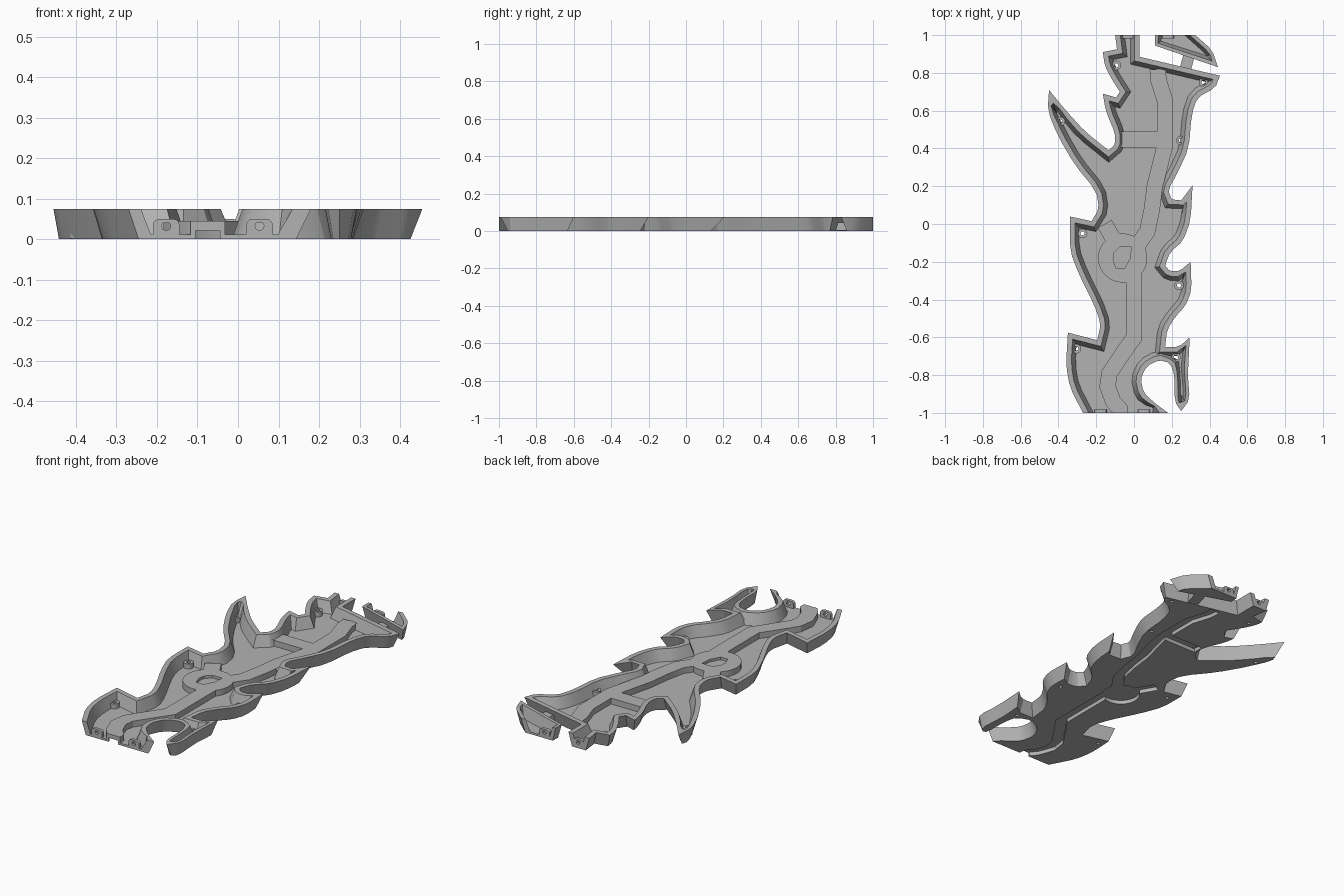
import bpy, bmesh, math
from mathutils import Vector, Matrix, geometry

if "Cube" in bpy.data.objects:
    bpy.data.objects.remove(bpy.data.objects["Cube"])

RIM, FLOOR, RIDGE, GROOVE = 0.075, 0.012, 0.045, 0.022

grey = bpy.data.materials.new("plain grey")
grey.use_nodes = True
tone = (0.45, 0.45, 0.45, 1)
grey.diffuse_color = tone
grey.node_tree.nodes["Principled BSDF"].inputs["Base Color"].default_value = tone
parts = []


def add_object(name, bm):
    bmesh.ops.remove_doubles(bm, verts=bm.verts, dist=1e-5)
    bmesh.ops.recalc_face_normals(bm, faces=bm.faces)
    mesh = bpy.data.meshes.new(name)
    bm.to_mesh(mesh)
    bm.free()
    mesh.materials.append(grey)
    ob = bpy.data.objects.new(name, mesh)
    bpy.context.scene.collection.objects.link(ob)
    parts.append(ob)


def circle(cx, cy, r, n=20):
    return [Vector((cx + r * math.cos(math.tau * i / n), cy + r * math.sin(math.tau * i / n)))
            for i in range(n)]


def pierced_prism(name, outer, centre, radius, low, high, matrix=Matrix()):
    """Upright block with a round hole through it."""
    centre, bm = Vector(centre), bmesh.new()
    inner = [centre + (p - centre).normalized() * radius for p in outer]
    rings = [[bm.verts.new((*p, z)) for p in loop]
             for loop, z in ((outer, low), (outer, high), (inner, high), (inner, low))]
    for k in range(4):
        a, b = rings[k - 1], rings[k]
        for i in range(len(outer)):
            bm.faces.new((a[i - 1], a[i], b[i], b[i - 1]))
    bm.transform(matrix)
    add_object(name, bm)


def soften(points):
    """Cut the shallow corners of an outline, keeping tips and cut ends."""
    pts, out = [Vector(p) for p in points], []
    for i, p in enumerate(pts):
        a, b = pts[i - 1], pts[(i + 1) % len(pts)]
        if abs(p.y) > 0.999 or (p - a).angle(b - p) > math.radians(55):
            out.append(p)
        else:
            out += [p.lerp(a, 0.22), p.lerp(b, 0.22)]
    return out


def is_open(a, b):
    return abs(a.y) > 0.999 and abs(b.y) > 0.999


def cross(a, b):
    return a.x * b.y - a.y * b.x


def inset(pts, i, d):
    """Inward mitre of one outline corner; open end edges do not move."""
    a, p, b = pts[i - 1], pts[i], pts[(i + 1) % len(pts)]
    u, v = (p - a).normalized(), (b - p).normalized()
    n, m = Vector((-u.y, u.x)), Vector((-v.y, v.x))
    dn, dm = (0 if is_open(a, p) else d), (0 if is_open(p, b) else d)
    det = cross(n, m)
    if abs(det) < 0.05:
        return (n + m).normalized() * d
    return Vector((dn * m.y - dm * n.y, dm * n.x - dn * m.x)) / det


def room(pts, i, way):
    """Distance from a corner to the opposite side of the outline."""
    best, count = 10, len(pts)
    for j in range(count):
        k = (j + 1) % count
        if i in (j, k):
            continue
        edge, gap = pts[k] - pts[j], pts[j] - pts[i]
        det = cross(way, edge)
        if abs(det) > 1e-9:
            t, s = cross(gap, edge) / det, cross(gap, way) / det
            if t > 1e-6 and 0 <= s <= 1:
                best = min(best, t)
    return best


def inside(p, loop):
    hit = False
    for a, b in zip(loop, loop[1:] + loop[:1]):
        if (a.y > p.y) != (b.y > p.y) and p.x < a.x + (b.x - a.x) * (p.y - a.y) / (b.y - a.y):
            hit = not hit
    return hit


def terrace(bm, rules):
    """Flat levels with upright steps; the first rule holding a spot sets its height."""
    points, edges = [], []
    for loops, _ in rules:
        for loop in loops:
            base, n = len(points), len(loop)
            points += loop
            edges += [(base + i, base + (i + 1) % n) for i in range(n)]
    spots, _, faces, *_ = geometry.delaunay_2d_cdt(points, edges, [], 0, 1e-5)
    made, borders = {}, {}

    def vert(i, z):
        if (i, z) not in made:
            made[i, z] = bm.verts.new((*spots[i], z))
        return made[i, z]

    for face in faces:
        middle = sum((spots[i] for i in face), Vector((0, 0))) / len(face)
        z = next((h for loops, h in rules if any(inside(middle, l) for l in loops)), None)
        if z is None:
            continue
        bm.faces.new([vert(i, z) for i in face])
        for a, b in zip(face, face[1:] + face[:1]):
            borders.setdefault((min(a, b), max(a, b)), []).append(z)
    for (a, b), heights in borders.items():
        if len(set(heights)) == 2:
            low, high = heights
            bm.faces.new((vert(a, low), vert(b, low), vert(b, high), vert(a, high)))


def tray(name, outline, wall, slope, holes=(), pockets=(), ridges=(), grooves=(), front=None):
    """Open tray with flared walls, a stepped floor and flat open ends."""
    pts = soften(outline)
    bm = bmesh.new()
    levels = ((slope, 0), (0, RIM), (wall, RIM), (wall + slope, FLOOR))
    rings = [[] for _ in levels]
    for i, p in enumerate(pts):
        widest = inset(pts, i, wall + slope)
        scale = min(1, min(0.42 * room(pts, i, widest.normalized()), 0.2) / widest.length)
        for ring, (d, z) in zip(rings, levels):
            move = inset(pts, i, d) * scale if d else Vector((0, 0))
            ring.append(bm.verts.new((*(p + move), z)))

    def notch(centre, half, low, high):
        return [bm.verts.new((centre + s * half, -1, z))
                for s, z in ((-1, low), (-1, high), (1, high), (1, low))]

    for i, p in enumerate(pts):
        j = (i + 1) % len(pts)
        if is_open(p, pts[j]):
            below, above = [], []
            if p.y < 0 and front:
                centre, half_groove, half_ridge = front
                below = notch(centre, half_groove, 0, GROOVE)
                above = notch(centre, half_ridge, FLOOR, RIDGE)[::-1]
            bm.faces.new([r[i] for r in rings[::-1]] + below + [r[j] for r in rings] + above)
        else:
            for low, high in zip(rings, rings[1:]):
                bm.faces.new((low[i], low[j], high[j], high[i]))
    under, floor = ([v.co.xy for v in rings[k]] for k in (0, 3))
    terrace(bm, [(holes, None), (grooves, GROOVE), ([under], 0)])
    terrace(bm, [(holes, None), (pockets, 0.03), (ridges, RIDGE), ([floor], FLOOR)])
    add_object(name, bm)


def ribbon(path, width):
    """Outline of a band of even width along a path."""
    pts = [Vector(p) for p in path]
    left, right = [], []
    for i, p in enumerate(pts):
        u = (p - pts[i - 1] if i else pts[1] - p).normalized()
        v = (pts[i + 1] - p).normalized() if i + 1 < len(pts) else u
        t = (u + v).normalized()
        side = Vector((-t.y, t.x)) * width / 2 / t.dot(u)
        left.append(p + side)
        right.append(p - side)
    return left + right[::-1]


# Outer rim of the blade: jagged left edge downwards, right edge upwards
left_edge = [(-.1, 1), (-.09, .925), (-.165, .91), (-.155, .84), (-.12, .77),
             (-.075, .7), (-.095, .67), (-.165, .69), (-.15, .6), (-.1, .48),
             (-.1, .42), (-.135, .39), (-.26, .49), (-.36, .6), (-.45, .71),
             (-.457, .6), (-.405, .47), (-.315, .315), (-.2, .175), (-.185, .08),
             (-.225, .015), (-.34, .04), (-.34, -.14), (-.29, -.27), (-.21, -.43),
             (-.175, -.53), (-.195, -.615), (-.35, -.575), (-.36, -.745),
             (-.34, -.865), (-.27, -1)]
right_edge = [(.18, -1), (.1, -.94), (.05, -.89), (.035, -.82), (.065, -.755),
              (.13, -.72), (.19, -.735), (.215, -.8), (.215, -.94), (.25, -.99),
              (.295, -.93), (.285, -.8), (.295, -.6), (.24, -.65), (.165, -.65),
              (.175, -.56), (.22, -.49), (.275, -.43), (.305, -.35), (.3, -.2),
              (.24, -.25), (.19, -.25), (.165, -.22), (.19, -.15), (.26, -.09),
              (.3, .02), (.31, .205), (.25, .125), (.2, .13), (.18, .18),
              (.23, .27), (.29, .4), (.305, .58), (.335, .67), (.43, .72),
              (.455, .785), (.03, .885), (.03, 1)]

# Channel: ridges inside, grooves underneath, meeting at a round hub
channels = [
    [(0, -.14), (.07, -.04), (.095, .08), (.11, .2), (.165, .42), (.165, .65),
     (.13, .76), (.125, .82)],
    [(0, -.22), (0, -.3), (0, -.6), (-.07, -.7), (-.13, -.79), (-.14, -.86),
     (-.11, -.94), (-.075, -.98), (-.075, -1)],
    [(.15, .447), (-.07, .447)],
    [(-.08, -.13), (-.155, 0)]]
hub = (-.06, -.18)
pocket = [(-.105, -.15), (-.075, -.12), (-.015, -.12), (-.02, -.18),
          (-.05, -.235), (-.095, -.235), (-.11, -.19)]
posts = [(-.093, .84), (-.39, .543), (-.272, -.05), (-.305, -.66),
         (.368, .75), (.248, .442), (.238, -.325), (.222, -.706)]
tray("blade_shell", left_edge + right_edge, .027, .022,
     holes=[circle(x, y, .011) for x, y in posts],
     pockets=[[Vector(p) for p in pocket]],
     ridges=[ribbon(c, .085) for c in channels] + [circle(*hub, .13, 32)],
     grooves=[ribbon(c, .06) for c in channels] + [circle(*hub, .1, 32)],
     front=(-.075, .03, .0425))

# Small tip segment beyond the slot, tied on by a short bridge
tray("tip_segment", [(.11, 1), (.11, .945), (.445, .83), (.415, .92), (.325, 1)], .02, .018)
bm = bmesh.new()
bmesh.ops.create_cube(bm, size=1, matrix=Matrix.Translation((.28, .85, .024))
                      @ Matrix.Rotation(math.radians(-15), 4, "Z")
                      @ Matrix.Diagonal((.06, .11, .042, 1)))
add_object("tip_bridge", bm)

# Screw posts
for x, y in posts:
    pierced_prism("screw_post", circle(x, y, .025), (x, y), .011, .002, .04)

# Upright joining lugs at both open ends
upright = Matrix.Rotation(math.pi / 2, 4, "X")
for x, y in ((-.177, -1), (.053, -1), (-.03, .982), (.18, .982)):
    arch = [Vector((x + s * .033, .004)) for s in (-1, 0, 1)]
    for side, first in ((1, 0), (-1, 90)):
        for step in (0, 30, 60, 90):
            a = math.radians(first + step)
            arch.append(Vector((x + side * .017 + .016 * math.cos(a), .034 + .016 * math.sin(a))))
    pierced_prism("joining_lug", arch, (x, .032), .011, -y - .018, -y, upright)

# Smooth curved walls, keep sharp edges
for ob in parts:
    ob.select_set(True)
bpy.context.view_layer.objects.active = parts[0]
bpy.ops.object.shade_smooth_by_angle(angle=math.radians(25))
